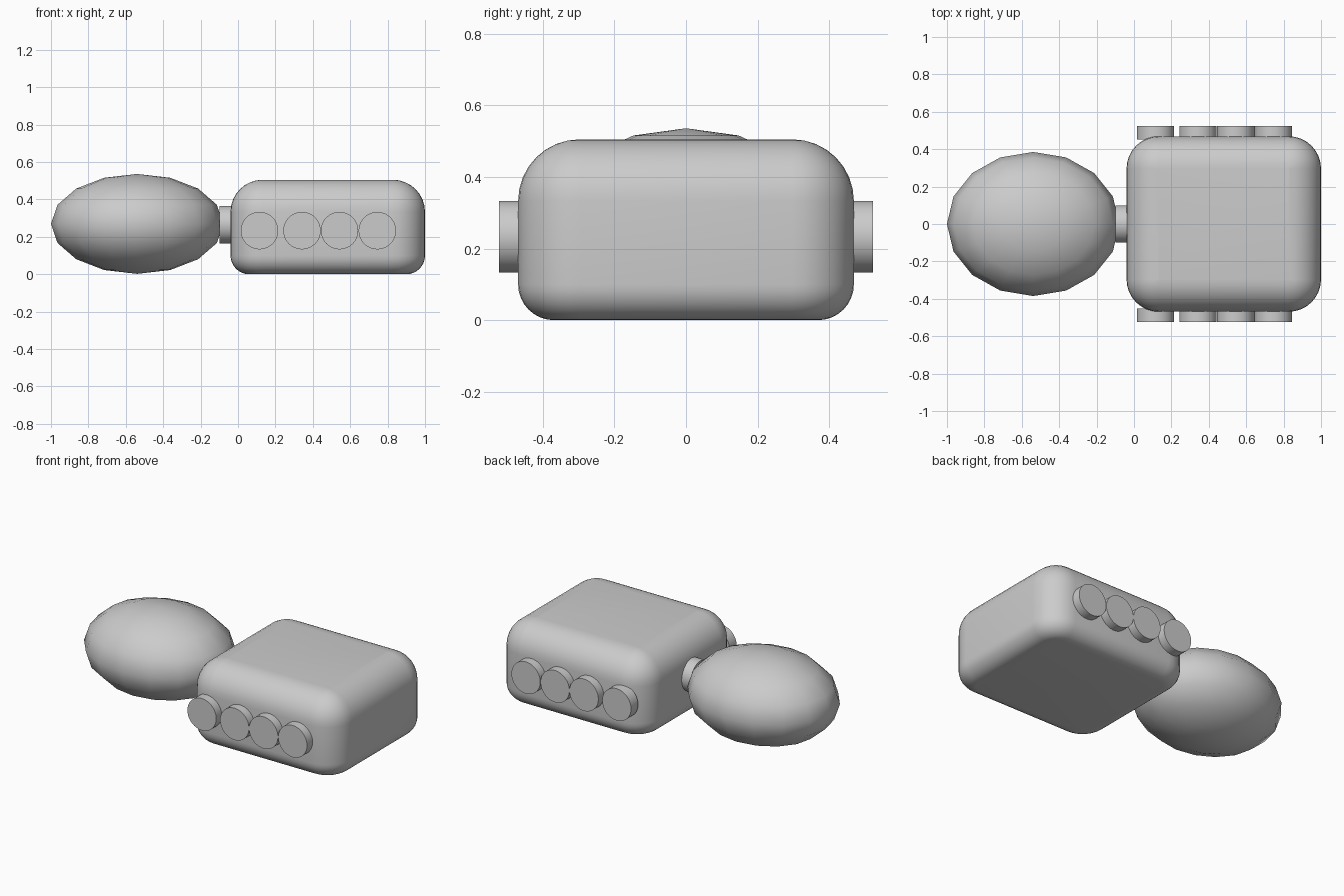
import bpy, bmesh, math
from mathutils import Matrix, Vector

cube = bpy.data.objects.get("Cube")
if cube:
    bpy.data.objects.remove(cube, do_unlink=True)

grey = bpy.data.materials.new("plain grey")
grey.use_nodes = True
GREY = (0.6, 0.6, 0.6, 1)
grey.diffuse_color = GREY
grey.node_tree.nodes["Principled BSDF"].inputs["Base Color"].default_value = GREY


def finish(name, bm, angle=40):
    """Turn a bmesh into a smooth shaded, named object."""
    bmesh.ops.recalc_face_normals(bm, faces=bm.faces)
    mesh = bpy.data.meshes.new(name)
    bm.to_mesh(mesh)
    bm.free()
    mesh.materials.append(grey)
    obj = bpy.data.objects.new(name, mesh)
    bpy.context.collection.objects.link(obj)
    bpy.ops.object.select_all(action="DESELECT")
    obj.select_set(True)
    bpy.context.view_layer.objects.active = obj
    bpy.ops.object.shade_smooth_by_angle(angle=math.radians(angle))
    return obj


def cylinder(name, centre, radius, depth, axis):
    bm = bmesh.new()
    turn = Vector(axis).to_track_quat("Z", "Y").to_matrix().to_4x4()
    bmesh.ops.create_cone(bm, cap_ends=True, segments=48, radius1=radius,
                          radius2=radius, depth=depth,
                          matrix=Matrix.Translation(centre) @ turn)
    return finish(name, bm)


# Body: stacked rounded rectangles with a tight lower and a wide upper fillet
def rounded_ring(bm, inset, z, cx, hx, hy, corner, steps=8):
    r = max(corner - inset, 0.001)
    ring = []
    for k, (sx, sy) in enumerate([(1, 1), (-1, 1), (-1, -1), (1, -1)]):
        for i in range(steps + 1):
            a = math.pi / 2 * (k + i / steps)
            ring.append(bm.verts.new((cx + sx * (hx - inset - r) + r * math.cos(a),
                                      sy * (hy - inset - r) + r * math.sin(a), z)))
    return ring


HEIGHT, LOW, HIGH, STEPS = 0.505, 0.1, 0.172, 8
profile = []
for i in range(STEPS + 1):
    a = math.pi / 2 * i / STEPS
    profile.append((LOW * (1 - math.sin(a)), LOW * (1 - math.cos(a))))
for i in range(STEPS + 1):
    a = math.pi / 2 * i / STEPS
    profile.append((HIGH * (1 - math.cos(a)), HEIGHT - HIGH * (1 - math.sin(a))))

bm = bmesh.new()
rings = [rounded_ring(bm, inset, z, 0.48, 0.52, 0.469, 0.173) for inset, z in profile]
for lower, upper in zip(rings, rings[1:]):
    for i in range(len(lower)):
        j = (i + 1) % len(lower)
        bm.faces.new((lower[i], lower[j], upper[j], upper[i]))
bm.faces.new(rings[0])
bm.faces.new(rings[-1])
finish("body", bm)

# Head: flattened faceted sphere with upright poles
bm = bmesh.new()
bmesh.ops.create_uvsphere(bm, u_segments=16, v_segments=8, radius=1)
bmesh.ops.transform(bm, verts=bm.verts, matrix=Matrix.Translation((-0.539, 0, 0.269))
                    @ Matrix.Diagonal((0.461, 0.385, 0.267, 1)))
finish("head", bm, 60)

# Neck between head and body
cylinder("neck", (-0.055, 0, 0.265), 0.1, 0.09, (1, 0, 0))

# Four wheels along each side
for side, label in ((-1, "right"), (1, "left")):
    for n, x in enumerate((0.115, 0.342, 0.543, 0.745), 1):
        cylinder(f"{label}_wheel_{n}", (x, side * 0.488, 0.233), 0.1, 0.07, (0, side, 0))
